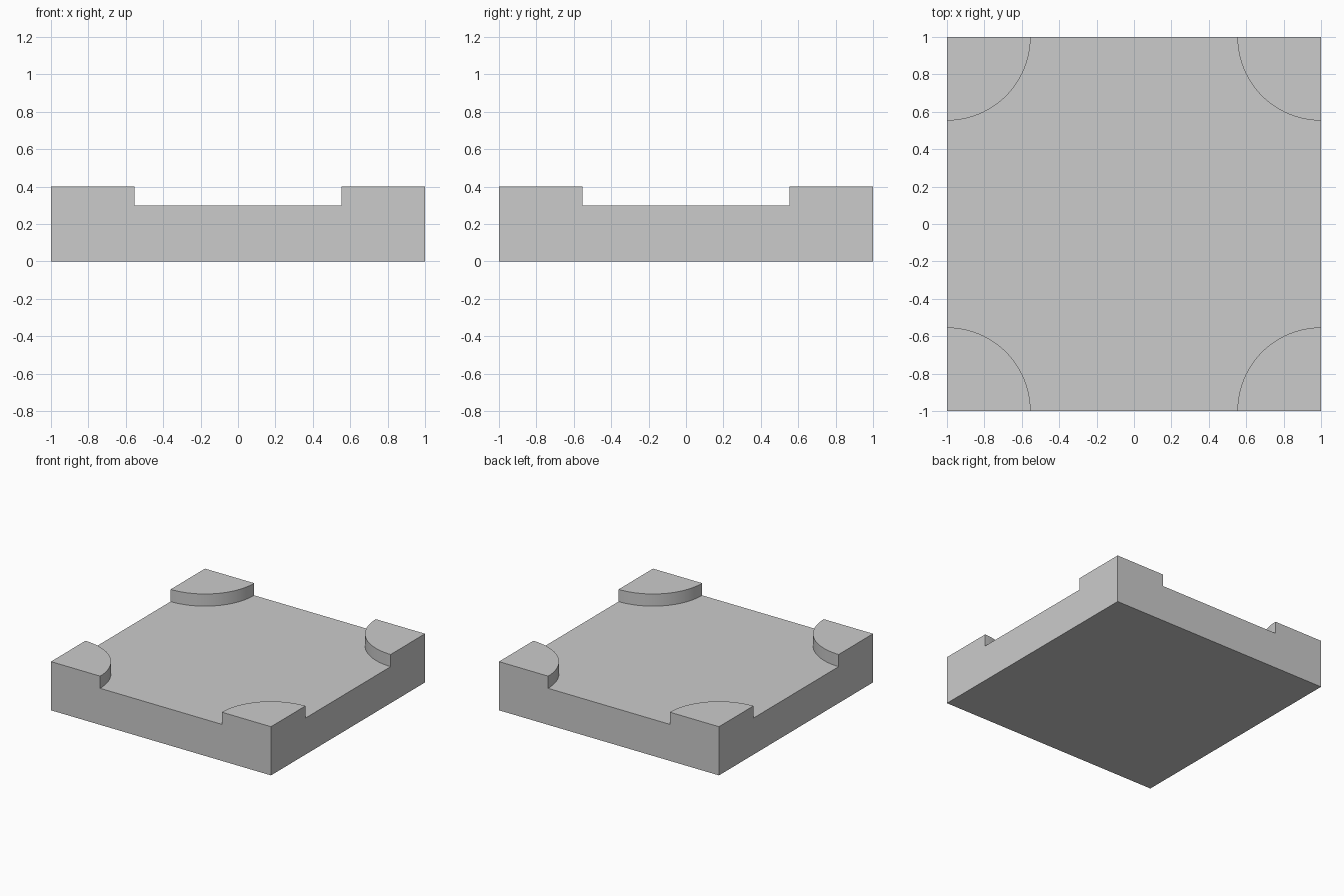
import bpy, bmesh
from math import pi, cos, sin, radians

if "Cube" in bpy.data.objects:
    bpy.data.objects.remove(bpy.data.objects["Cube"])

HALF, HEIGHT, FLOOR, RADIUS, STEPS = 1.0, 0.4, 0.3, 0.447, 24

# Square slab at full corner height
bpy.ops.mesh.primitive_cube_add(size=2, location=(0, 0, HEIGHT / 2))
slab = bpy.context.object
slab.name = "corner_tray"
slab.scale = (HALF, HALF, HEIGHT / 2)
bpy.ops.object.transform_apply(location=True, scale=True)

# Recess outline: a square with a round bite around each corner, running past the slab sides
outline = []
for k in range(4):
    a = k * pi / 2
    arc = [(HALF + 0.1, HALF - RADIUS)]
    for i in range(STEPS + 1):
        t = -pi / 2 - i / STEPS * pi / 2
        arc.append((HALF + RADIUS * cos(t), HALF + RADIUS * sin(t)))
    arc.append((HALF - RADIUS, HALF + 0.1))
    outline += [(x * cos(a) - y * sin(a), x * sin(a) + y * cos(a)) for x, y in arc]

bm = bmesh.new()
face = bm.faces.new([bm.verts.new((x, y, FLOOR)) for x, y in outline])
top = bmesh.ops.extrude_face_region(bm, geom=[face])
bmesh.ops.translate(bm, vec=(0, 0, 0.3),
                    verts=[v for v in top["geom"] if isinstance(v, bmesh.types.BMVert)])
bmesh.ops.recalc_face_normals(bm, faces=bm.faces)
mesh = bpy.data.meshes.new("recess_cutter")
bm.to_mesh(mesh)
bm.free()
cutter = bpy.data.objects.new("recess_cutter", mesh)
cutter.hide_render = True
bpy.context.collection.objects.link(cutter)

# Cut the recess, leaving four quarter-round corner pads
cut = slab.modifiers.new("recess", 'BOOLEAN')
cut.operation = 'DIFFERENCE'
cut.solver = 'EXACT'
cut.object = cutter
bpy.ops.object.modifier_apply(modifier=cut.name)
bpy.data.objects.remove(cutter)
bpy.ops.object.shade_smooth_by_angle(angle=radians(30))
